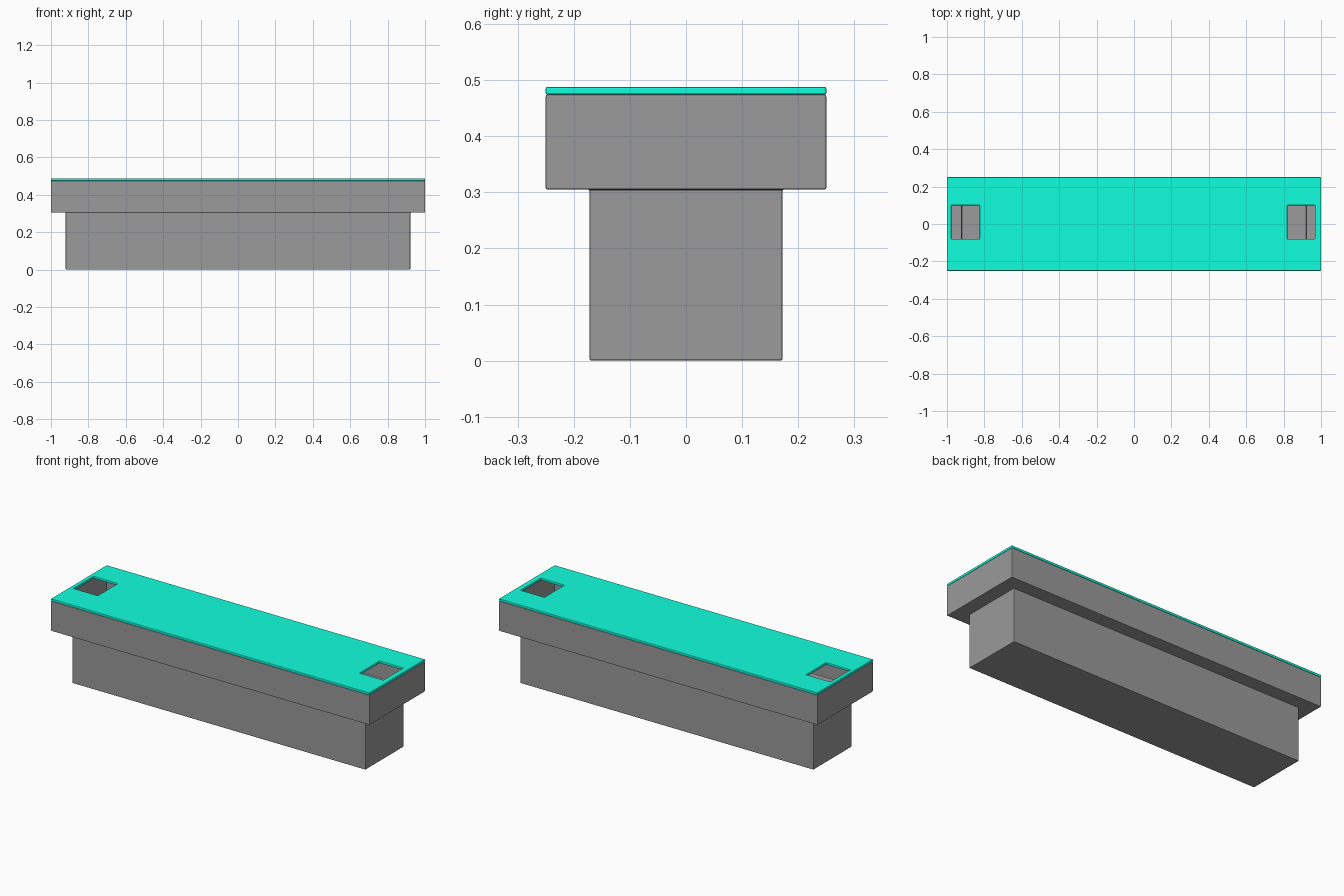
import bpy, bmesh

if "Cube" in bpy.data.objects:
    bpy.data.objects.remove(bpy.data.objects["Cube"])

LID_BOTTOM, LID_TOP = 0.474, 0.488


def make_object(name, bm, color):
    bmesh.ops.recalc_face_normals(bm, faces=bm.faces)
    mesh = bpy.data.meshes.new(name)
    bm.to_mesh(mesh)
    bm.free()
    obj = bpy.data.objects.new(name, mesh)
    bpy.context.collection.objects.link(obj)
    mat = bpy.data.materials.new(name + "_color")
    mat.diffuse_color = color
    mat.use_nodes = True
    mat.node_tree.nodes["Principled BSDF"].inputs["Base Color"].default_value = mat.diffuse_color
    mesh.materials.append(mat)
    # Finely rounded edges
    bevel = obj.modifiers.new("rounded_edges", "BEVEL")
    bevel.width = 0.003
    bevel.segments = 2
    bevel.limit_method = "ANGLE"
    return obj


# Hollow body: rectangular rings (half x, half y, z) bridged from floor to rim
rings = [(0.921, 0.172, 0.0), (0.921, 0.172, 0.305),
         (1.0, 0.25, 0.305), (1.0, 0.25, LID_BOTTOM), (0.99, 0.24, LID_BOTTOM)]
bm = bmesh.new()
loops = [[bm.verts.new((sx * x, sy * y, z))
          for sx, sy in ((-1, -1), (1, -1), (1, 1), (-1, 1))]
         for x, y, z in rings]
bm.faces.new(loops[0][::-1])
for low, high in zip(loops, loops[1:]):
    for i in range(4):
        j = (i + 1) % 4
        bm.faces.new((low[i], low[j], high[j], high[i]))
make_object("hollow_body", bm, (0.325, 0.325, 0.325, 1))

# Lid: a sheet with two rectangular openings, extruded to thickness
xs = [-1.0, -0.977, -0.825, 0.82, 0.968, 1.0]
ys = [-0.25, -0.08, 0.10, 0.25]
openings = {(1, 1), (3, 1)}
bm = bmesh.new()
grid = [[bm.verts.new((x, y, LID_BOTTOM)) for y in ys] for x in xs]
for i in range(len(xs) - 1):
    for j in range(len(ys) - 1):
        if (i, j) not in openings:
            bm.faces.new((grid[i][j], grid[i + 1][j],
                          grid[i + 1][j + 1], grid[i][j + 1]))
result = bmesh.ops.extrude_face_region(bm, geom=bm.faces[:], use_keep_orig=True)
top = [v for v in result["geom"] if isinstance(v, bmesh.types.BMVert)]
bmesh.ops.translate(bm, verts=top, vec=(0, 0, LID_TOP - LID_BOTTOM))
make_object("lid", bm, (0.005, 1.0, 0.73, 1))
